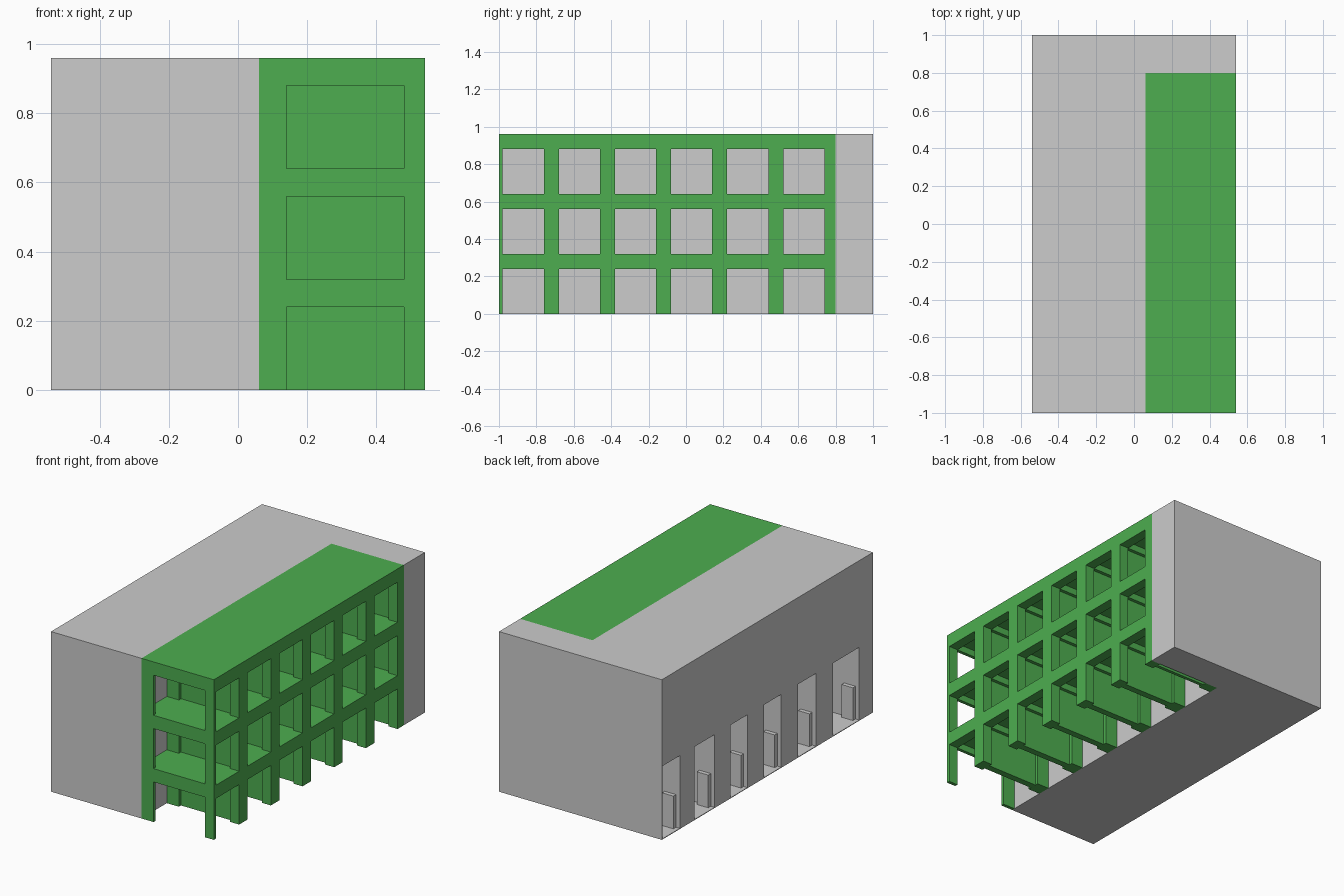
import bpy, bmesh

if "Cube" in bpy.data.objects:
    bpy.data.objects.remove(bpy.data.objects["Cube"])


def material(name, rgb):
    m = bpy.data.materials.new(name)
    m.diffuse_color = (*rgb, 1)
    m.use_nodes = True
    m.node_tree.nodes["Principled BSDF"].inputs["Base Color"].default_value = m.diffuse_color
    return m


GREY = material("grey_plaster", (0.604, 0.604, 0.604))
GREEN = material("green_frame", (0.075, 0.42, 0.08))


def finish(name, bm, mat):
    bmesh.ops.recalc_face_normals(bm, faces=bm.faces)
    me = bpy.data.meshes.new(name)
    bm.to_mesh(me)
    bm.free()
    me.materials.append(mat)
    ob = bpy.data.objects.new(name, me)
    bpy.context.collection.objects.link(ob)
    return ob


def boxes(name, extents, mat):
    """One object from boxes given as (x0, x1, y0, y1, z0, z1)."""
    bm = bmesh.new()
    for x0, x1, y0, y1, z0, z1 in extents:
        verts = bmesh.ops.create_cube(bm, size=1)["verts"]
        for v in verts:
            v.co = (x1 if v.co.x > 0 else x0,
                    y1 if v.co.y > 0 else y0,
                    z1 if v.co.z > 0 else z0)
    return finish(name, bm, mat)


H = 0.96
INNER, OUTER = (0.06, 0.14), (0.48, 0.54)

# Main building: L-shaped plan raised to full height
bm = bmesh.new()
plan = [(-0.54, -1), (0.06, -1), (0.06, 0.8), (0.54, 0.8), (0.54, 1), (-0.54, 1)]
face = bm.faces.new([bm.verts.new((x, y, 0)) for x, y in plan])
top = bmesh.ops.extrude_face_region(bm, geom=[face])["geom"]
for v in top:
    if isinstance(v, bmesh.types.BMVert):
        v.co.z = H
building = finish("main_building", bm, GREY)

# Doorway recesses along the left wall
doors = [(0.83, 0.995), (0.50, 0.69), (0.19, 0.35),
         (-0.13, 0.03), (-0.46, -0.29), (-0.87, -0.62)]
cutter = boxes("doorway_cutter",
               [(-0.60, -0.15, a, b, 0.004, 0.44) for a, b in doors], GREY)
cutter.hide_render = True
cutter.display_type = 'WIRE'
cut = building.modifiers.new("doorways", 'BOOLEAN')
cut.operation = 'DIFFERENCE'
cut.solver = 'EXACT'
cut.object = cutter

# Low block beside each doorway
boxes("doorway_blocks",
      [(-0.515, -0.44, a, a + 0.025, 0.004, 0.20) for a, b in doors], GREY)

# Cross frames of the gallery: front, five between bays, one at the back
frames = [(-1, -0.98)]
frames += [(-0.76 + 0.3 * k, -0.68 + 0.3 * k) for k in range(5)]
frames += [(0.74, 0.8)]

columns, beams, slabs, walls = [], [], [], []
for i in range(3):
    z0, z1, z2 = 0.32 * i, 0.32 * i + 0.24, 0.32 * i + 0.32
    # Beams running the full length
    beams += [(*INNER, -1, 0.8, z1, z2), (*OUTER, -1, 0.8, z1, z2)]
    for y0, y1 in frames:
        columns += [(*INNER, y0, y1, z0, z1), (*OUTER, y0, y1, z0, z1)]
        beams.append((INNER[1], OUTER[0], y0, y1, z1, z2))
    # Recessed dividing walls between bays
    for y0, y1 in frames[1:]:
        walls.append((INNER[1], OUTER[0], y0 + 0.02, y1 - 0.02, z0, z1))
    # Thin slabs flush with the beam tops
    for (_, a), (b, _) in zip(frames, frames[1:]):
        slabs.append((INNER[1], OUTER[0], a, b, z2 - 0.04, z2))

boxes("gallery_columns", columns, GREEN)
boxes("gallery_beams", beams, GREEN)
boxes("gallery_floors", slabs, GREEN)
boxes("dividing_walls", walls, GREEN)
